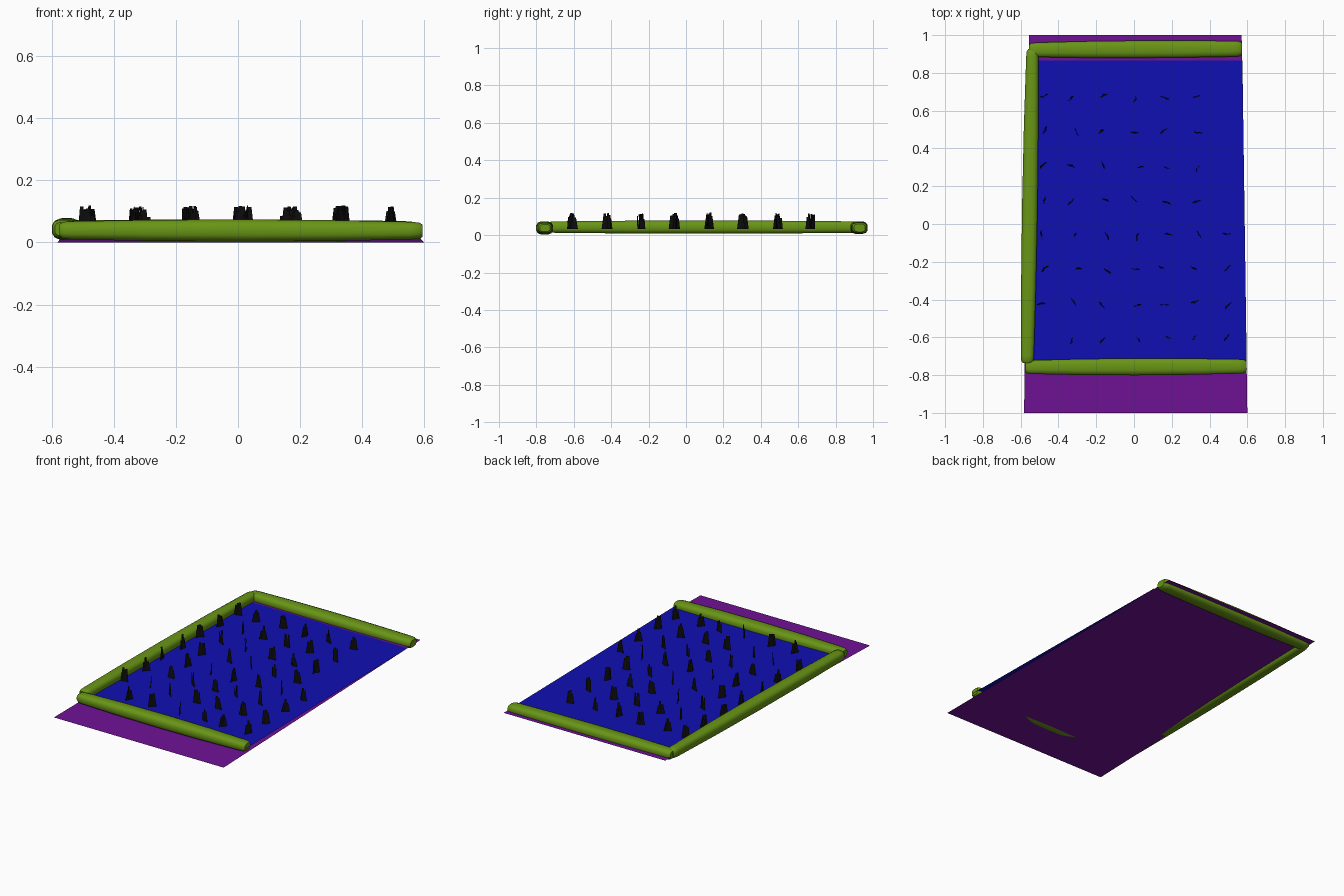
import bpy, bmesh, math, random
from mathutils import Vector

if "Cube" in bpy.data.objects:
    bpy.data.objects.remove(bpy.data.objects["Cube"])

random.seed(4)


def material(name, rgb):
    m = bpy.data.materials.new(name)
    m.diffuse_color = (*rgb, 1)
    m.use_nodes = True
    m.node_tree.nodes["Principled BSDF"].inputs["Base Color"].default_value = m.diffuse_color
    return m


def add_object(name, bm, mat):
    mesh = bpy.data.meshes.new(name)
    bm.to_mesh(mesh)
    bm.free()
    mesh.materials.append(mat)
    ob = bpy.data.objects.new(name, mesh)
    bpy.context.collection.objects.link(ob)
    return ob


def sheet(name, corners, mat):
    bm = bmesh.new()
    bm.faces.new([bm.verts.new(c) for c in corners])
    return add_object(name, bm, mat)


def log(name, start, end, widths, heights, mat, sides=12):
    """Rounded-box log; widths and heights are half sizes at start, middle, end."""
    a, b = Vector(start), Vector(end)
    axis = (b - a).normalized()
    side = Vector((axis.y, -axis.x, 0))
    up = side.cross(axis)
    length = (b - a).length
    bm = bmesh.new()
    rings = []
    stations = [(0, 0.72), (0.012 / length, 0.95), (0.04 / length, 1), (0.25, 1), (0.5, 1),
                (0.75, 1), (1 - 0.04 / length, 1), (1 - 0.012 / length, 0.95), (1, 0.72)]
    for t, s in stations:
        k = abs(2 * t - 1) ** 2
        e = 0 if t < 0.5 else 2
        w = s * (widths[1] * (1 - k) + widths[e] * k)
        h = s * (heights[1] * (1 - k) + heights[e] * k)
        ring = []
        for i in range(sides):
            ang = 2 * math.pi * (i + 0.5) / sides
            c, q = math.cos(ang), math.sin(ang)
            x = math.copysign(abs(c) ** 0.7, c) * w
            z = math.copysign(abs(q) ** 0.7, q) * h
            ring.append(bm.verts.new(a.lerp(b, t) + side * x + up * z))
        rings.append(ring)
    for r, s in zip(rings, rings[1:]):
        for i in range(sides):
            j = (i + 1) % sides
            bm.faces.new((r[i], r[j], s[j], s[i]))
    bm.faces.new(rings[0])
    bm.faces.new(rings[-1])
    bmesh.ops.recalc_face_normals(bm, faces=bm.faces)
    for f in bm.faces:
        f.smooth = len(f.verts) == 4
    return add_object(name, bm, mat)


purple = material("ground_purple", (0.16, 0.006, 0.30))
blue = material("bed_blue", (0.005, 0.005, 0.45))
green = material("log_green", (0.14, 0.30, 0.008))
black = material("tuft_black", (0.004, 0.004, 0.004))

# Ground rises slightly to the back; the bed lies level above it
sheet("ground", [(-0.582, -1, 0), (0.6, -1, 0), (0.57, 1, 0.032), (-0.555, 1, 0.032)], purple)
BED = 0.032
sheet("bed", [(-0.55, -0.77, BED), (0.597, -0.77, BED), (0.574, 0.865, BED),
              (-0.53, 0.865, BED)], blue)

# Border logs on three sides
log("front_log", (-0.575, -0.758, 0.039), (0.595, -0.754, 0.038),
    (0.036, 0.046, 0.038), (0.029, 0.0365, 0.028), green)
log("back_log", (-0.555, 0.922, 0.041), (0.572, 0.928, 0.039),
    (0.038, 0.047, 0.042), (0.031, 0.035, 0.030), green)
log("left_log", (-0.565, -0.735, 0.043), (-0.538, 0.925, 0.043),
    (0.035, 0.042, 0.032), (0.031, 0.036, 0.031), green)

# Tufts of flat upright blades in a loose grid
bm = bmesh.new()
for row in range(8):
    y0 = -0.605 + row * 0.182
    for col in range(7):
        if col == 6 and row > 3:
            continue
        if row == 0 and col == 0:
            continue
        x = -0.48 + col * 0.163 + random.uniform(-0.02, 0.02)
        y = y0 + random.uniform(-0.012, 0.012)
        turn = random.uniform(0, math.pi)
        for k in (-1, 0, 1):
            ang = turn + random.uniform(-0.3, 0.3)
            d = Vector((math.cos(ang), math.sin(ang), 0))
            n = Vector((-d.y, d.x, 0))
            base = Vector((x, y, BED)) + d * 0.013 * k
            tip = base - d * 0.004 * k + n * random.uniform(-0.008, 0.008)
            tip.z += random.uniform(0.07, 0.088) if k == 0 else random.uniform(0.05, 0.085)
            pts = [base - d * 0.011, base + d * 0.011, tip + d * 0.006, tip - d * 0.006]
            bm.faces.new([bm.verts.new(p) for p in pts])
add_object("grass_tufts", bm, black)
